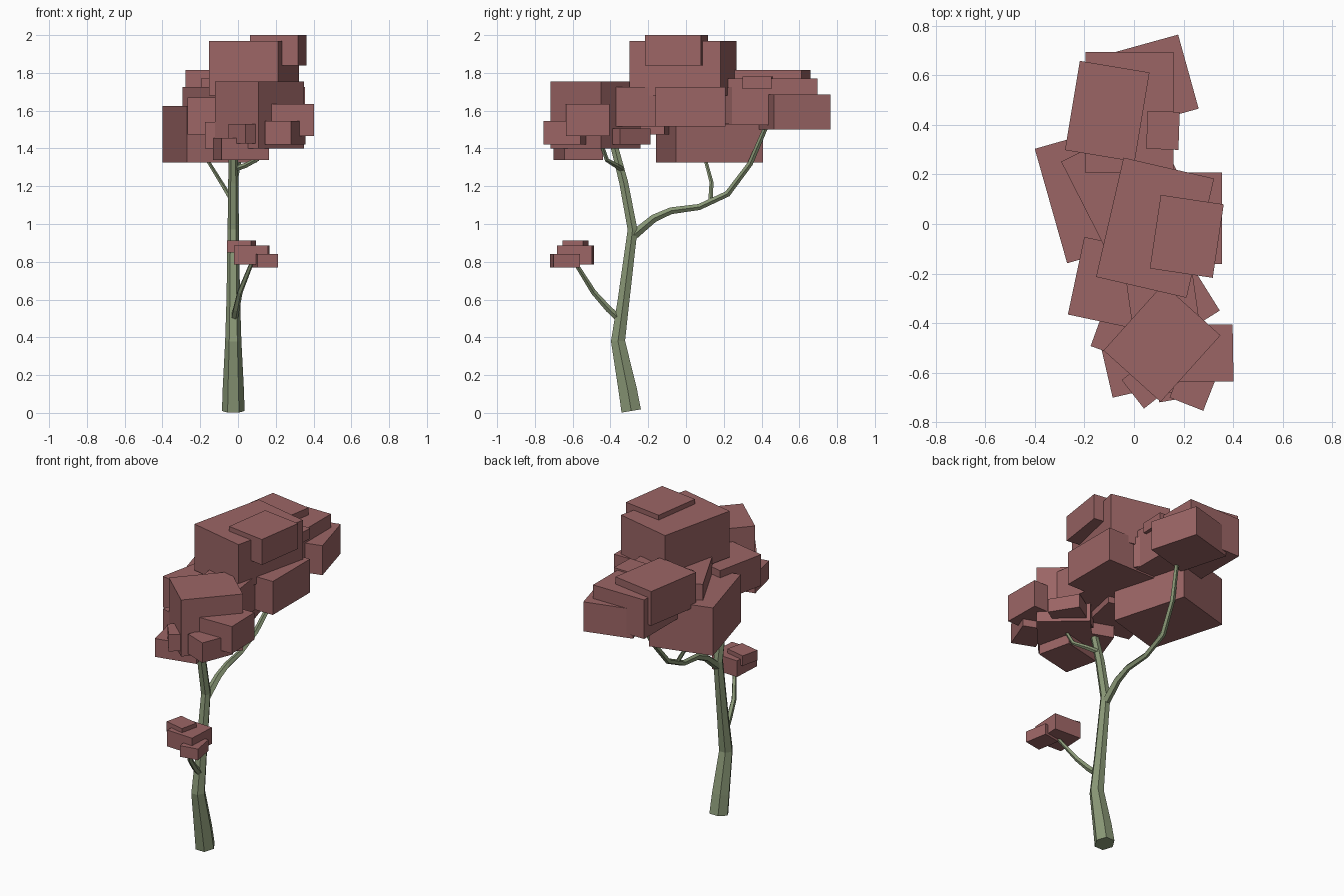
import bpy, bmesh
from math import radians, cos, sin, pi
from mathutils import Vector, Matrix


def material(name, rgb):
    m = bpy.data.materials.new(name)
    m.diffuse_color = (*rgb, 1)
    return m


BARK = material("bark", (0.25, 0.31, 0.18))
LEAF = material("leaves", (0.33, 0.13, 0.13))


def finish(bm, name, mat):
    bmesh.ops.recalc_face_normals(bm, faces=bm.faces)
    me = bpy.data.meshes.new(name)
    bm.to_mesh(me)
    bm.free()
    me.materials.append(mat)
    ob = bpy.data.objects.new(name, me)
    bpy.context.collection.objects.link(ob)
    return ob


def tube(name, path, sides):
    """Faceted tapering limb; path entries are x, y, z, radius."""
    bm = bmesh.new()
    pts = [Vector(p[:3]) for p in path]
    rings = []
    for i, p in enumerate(pts):
        t = (pts[min(i + 1, len(pts) - 1)] - pts[max(i - 1, 0)]).normalized()
        u = Vector((1, 0, 0))
        u = (u - t * u.dot(t)).normalized()
        v = t.cross(u)
        r = path[i][3]
        rings.append([bm.verts.new(p + r * (u * cos(2 * pi * k / sides) + v * sin(2 * pi * k / sides)))
                      for k in range(sides)])
    for a, b in zip(rings, rings[1:]):
        for k in range(sides):
            j = (k + 1) % sides
            bm.faces.new((a[k], a[j], b[j], b[k]))
    bm.faces.new(rings[0])
    bm.faces.new(rings[-1])
    return finish(bm, name, BARK)


def leaf_block(name, cx, cy, w, d, angle, z0, z1):
    """Box turned about z."""
    bm = bmesh.new()
    mat = (Matrix.Translation((cx, cy, (z0 + z1) / 2)) @ Matrix.Rotation(radians(angle), 4, 'Z')
           @ Matrix.Diagonal((w, d, z1 - z0, 1)))
    bmesh.ops.create_cube(bm, size=1, matrix=mat)
    return finish(bm, name, LEAF)


# Trunk and limbs
tube("trunk", [(-.025, -.29, .01, .06), (-.025, -.31, .13, .056), (-.025, -.36, .38, .043),
               (-.025, -.33, .60, .036), (-.025, -.283, .97, .030), (-.025, -.33, 1.22, .027),
               (-.025, -.39, 1.45, .022)], 6)
tube("long_branch", [(-.025, -.29, .93, .026), (-.02, -.17, 1.03, .022), (-.02, -.08, 1.07, .019),
                     (-.03, .07, 1.09, .017), (-.03, .22, 1.16, .017), (0, .34, 1.32, .015),
                     (.04, .43, 1.53, .013)], 5)
tube("back_twig", [(-.03, .13, 1.12, .013), (-.09, .135, 1.22, .011), (-.17, .10, 1.35, .009)], 5)
tube("top_twig", [(-.02, -.34, 1.29, .015), (.04, -.37, 1.31, .014), (.10, -.42, 1.34, .012),
                  (.14, -.45, 1.43, .010)], 5)
tube("low_branch", [(-.02, -.355, .50, .020), (-.01, -.41, .55, .018), (.01, -.49, .64, .015),
                    (.075, -.59, .80, .011)], 5)

# Leaf blocks: cx, cy, width, depth, angle, bottom, top
crown = [
    (.213, -.05, .257, .30, -8.5, 1.84, 2.0),
    (.085, -.015, .375, .494, -13, 1.68, 1.97),
    (.185, .023, .34, .37, 0, 1.515, 1.725),
    (.11, -.27, .27, .35, 8, 1.515, 1.725),
    (.113, -.48, .361, .31, 48, 1.40, 1.755),
    (-.087, -.24, .30, .32, -12, 1.475, 1.67),
    (-.025, .164, .40, .40, 27, 1.53, 1.725),
    (-.15, .125, .385, .48, 15.8, 1.325, 1.625),
]
front_leaves = [
    (.285, -.522, .23, .23, 1, 1.465, 1.635),
    (.25, -.63, .146, .209, -21.5, 1.42, 1.545),
    (.19, -.335, .25, .19, 32, 1.42, 1.505),
    (.015, -.57, .256, .21, 13, 1.34, 1.455),
    (0, -.45, .30, .20, -20, 1.40, 1.54),
    (.074, -.626, .146, .20, -52, 1.425, 1.53),
]
back_leaves = [
    (-.108, .455, .285, .365, -9.5, 1.60, 1.815),
    (-.018, .45, .355, .49, 0, 1.525, 1.77),
    (.075, .575, .30, .31, 15.5, 1.50, 1.685),
    (.117, .378, .13, .153, -2, 1.715, 1.78),
]
low_leaves = [
    (.018, -.585, .13, .113, -13, .85, .913),
    (.073, -.585, .18, .185, -3, .785, .887),
    (.145, -.64, .112, .143, 10, .77, .84),
]
for group, blocks in (("crown_leaves", crown), ("front_leaves", front_leaves),
                      ("back_leaves", back_leaves), ("low_leaves", low_leaves)):
    for i, b in enumerate(blocks):
        leaf_block(f"{group}_{i + 1}", *b)
